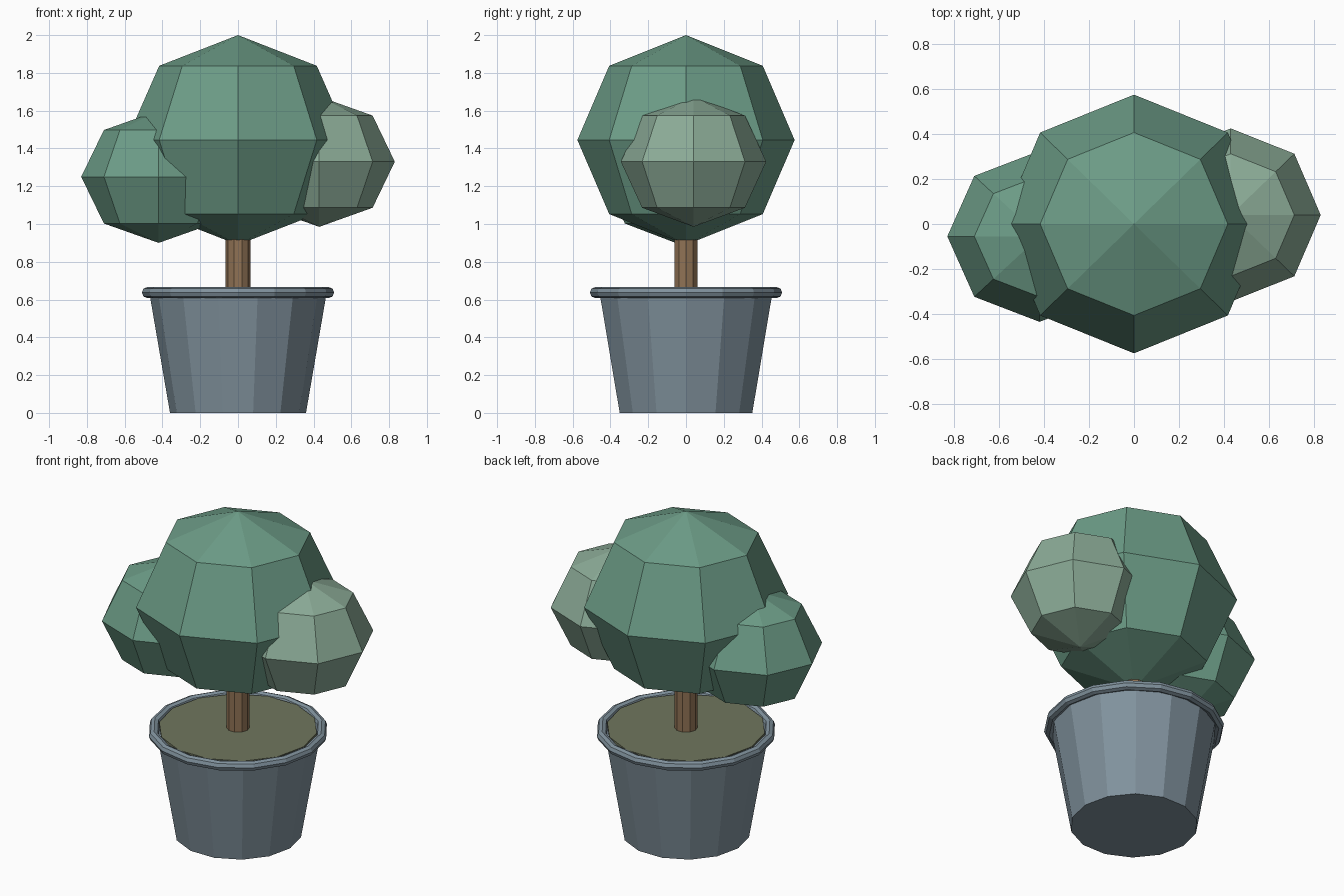
import bpy
from math import radians

if "Cube" in bpy.data.objects:
    bpy.data.objects.remove(bpy.data.objects["Cube"])


def paint(obj, name, color):
    mat = bpy.data.materials.get(name) or bpy.data.materials.new(name)
    mat.diffuse_color = (*color, 1)
    mat.use_nodes = True
    mat.node_tree.nodes["Principled BSDF"].inputs["Base Color"].default_value = mat.diffuse_color
    obj.data.materials.append(mat)


def tapered(name, sides, r_bottom, r_top, z0, z1, mat, color):
    # Prism or frustum with its first corner on the +x axis
    bpy.ops.mesh.primitive_cone_add(vertices=sides, radius1=r_bottom, radius2=r_top,
                                    depth=z1 - z0, location=(0, 0, (z0 + z1) / 2),
                                    rotation=(0, 0, radians(90)))
    obj = bpy.context.object
    obj.name = name
    paint(obj, mat, color)
    return obj


def foliage(name, centre, radii, mat, color):
    # Low-poly ball: 8 segments by 4 rings
    bpy.ops.mesh.primitive_uv_sphere_add(segments=8, ring_count=4, radius=1, location=centre)
    obj = bpy.context.object
    obj.name = name
    obj.scale = radii
    paint(obj, mat, color)
    return obj


SLATE = (0.22, 0.29, 0.34)
GREEN = (0.15, 0.33, 0.24)
LIGHT_GREEN = (0.26, 0.41, 0.31)

# Pot and its rolled rim
tapered("pot", 14, 0.36, 0.47, 0, 0.64, "slate", SLATE)
bpy.ops.mesh.primitive_torus_add(major_segments=16, minor_segments=8, major_radius=0.48,
                                 minor_radius=0.029, location=(0, 0, 0.637))
rim = bpy.context.object
rim.name = "pot_rim"
paint(rim, "slate", SLATE)

# Soil and trunk
tapered("soil", 14, 0.45, 0.45, 0.615, 0.655, "earth", (0.16, 0.18, 0.11))
tapered("trunk", 10, 0.065, 0.065, 0.62, 1.12, "bark", (0.28, 0.17, 0.09))

# Three overlapping foliage balls
foliage("crown", (0, 0, 1.445), (0.59, 0.575, 0.555), "leaf", GREEN)
foliage("left_foliage", (-0.42, -0.055, 1.25), (0.41, 0.38, 0.35), "leaf", GREEN)
foliage("right_foliage", (0.43, 0.04, 1.33), (0.40, 0.385, 0.345), "light_leaf", LIGHT_GREEN)
